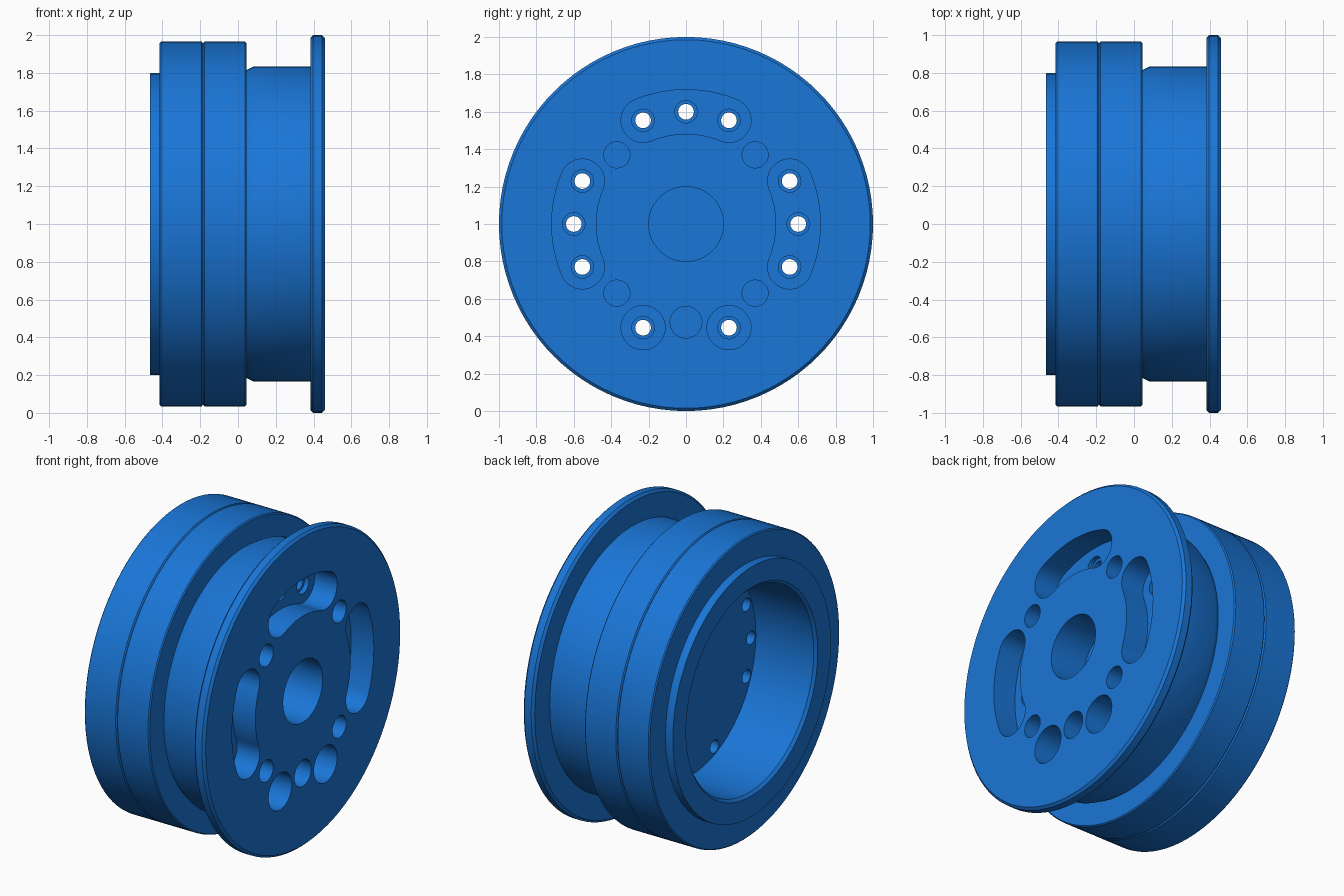
import bpy, bmesh
from math import sin, cos, pi, radians

if "Cube" in bpy.data.objects:
    bpy.data.objects.remove(bpy.data.objects["Cube"])

blue = bpy.data.materials.new("blue")
blue.diffuse_color = (0.01, 0.18, 0.68, 1)
blue.use_nodes = True
blue.node_tree.nodes["Principled BSDF"].inputs["Base Color"].default_value = blue.diffuse_color


def make_object(name, bm):
    bmesh.ops.recalc_face_normals(bm, faces=bm.faces)
    mesh = bpy.data.meshes.new(name)
    bm.to_mesh(mesh)
    bm.free()
    obj = bpy.data.objects.new(name, mesh)
    bpy.context.collection.objects.link(obj)
    return obj


def polar(x, r, a):
    """Point on the wheel, angle measured from the top towards +y."""
    return (x, r * sin(a), 1 + r * cos(a))


def lathe(name, profile, n=96):
    bm = bmesh.new()
    rings = [[bm.verts.new(polar(x, r, 2 * pi * i / n)) for i in range(n)]
             for x, r in profile]
    for p, q in zip(rings, rings[1:]):
        for i in range(n):
            j = (i + 1) % n
            bm.faces.new((p[i], p[j], q[j], q[i]))
    bm.faces.new(rings[0])
    bm.faces.new(rings[-1])
    return make_object(name, bm)


def prism(bm, outline, x0, x1):
    a = [bm.verts.new((x0, y, z)) for y, z in outline]
    b = [bm.verts.new((x1, y, z)) for y, z in outline]
    bm.faces.new(a)
    bm.faces.new(b)
    for i in range(len(a)):
        j = (i + 1) % len(a)
        bm.faces.new((a[i], a[j], b[j], b[i]))


def circle(r_pos, deg, r, n=32):
    _, y, z = polar(0, r_pos, radians(deg))
    return [(y + r * sin(2 * pi * i / n), z + r * cos(2 * pi * i / n)) for i in range(n)]


def arc_slot(mid, half, r_pos, w, n=16):
    """Curved slot outline with round ends."""
    a0, a1 = radians(mid - half), radians(mid + half)
    pts = [polar(0, r_pos + w, a0 + (a1 - a0) * i / n)[1:] for i in range(n + 1)]
    for a, sweep in ((a1, 0), (a0, pi)):
        _, cy, cz = polar(0, r_pos, a)
        for i in range(1, n):
            t = a + sweep + pi * i / n
            pts.append((cy + w * sin(t), cz + w * cos(t)))
        if sweep == 0:
            pts += [polar(0, r_pos - w, a1 + (a0 - a1) * k / n)[1:] for k in range(n + 1)]
    return pts


def cut(target, prisms):
    bm = bmesh.new()
    for outline, x0, x1 in prisms:
        prism(bm, outline, x0, x1)
    cutter = make_object("cutter", bm)
    cutter.hide_render = True
    mod = target.modifiers.new("cut", 'BOOLEAN')
    mod.operation, mod.solver, mod.object = 'DIFFERENCE', 'EXACT', cutter
    bpy.context.view_layer.objects.active = target
    bpy.ops.object.modifier_apply(modifier=mod.name)
    bpy.data.objects.remove(cutter)


# Turned body: bore floor, rear lip, two drum bands, neck, flange
FACE, FLOOR = 0.46, -0.04
hub = lathe("wheel_hub", [
    (FLOOR, 0.65), (-0.45, 0.65), (-0.467, 0.667), (-0.467, 0.80), (-0.415, 0.80),
    (-0.415, 0.958), (-0.408, 0.965), (-0.192, 0.965), (-0.185, 0.957),
    (-0.178, 0.965), (0.038, 0.965), (0.045, 0.958), (0.045, 0.815),
    (0.08, 0.833), (0.383, 0.833), (0.383, 0.985), (0.398, 1.0),
    (0.445, 1.0), (FACE, 0.985)])
hub.data.materials.append(blue)

# Pockets in the flange face: centre bore, three slots, round recesses
OUT = FACE + 0.1
SLOT = FACE - 0.16
pockets = [(circle(0, 0, 0.20, 48), FACE - 0.25, OUT),
           (circle(0.525, 180, 0.085), FACE - 0.16, OUT)]
pockets += [(arc_slot(m, 22.5, 0.60, 0.118), SLOT, OUT) for m in (0, 90, -90)]
pockets += [(circle(0.60, a, 0.118), SLOT, OUT) for a in (157.5, -157.5)]
pockets += [(circle(0.523, a, 0.07), FACE - 0.16, OUT) for a in (45, 135, -45, -135)]
cut(hub, pockets)

# Bolt holes with counterbores
bolts = [0, 22.5, -22.5] + [s * a for s in (1, -1) for a in (67.5, 90, 112.5, 157.5)]
cut(hub, [(circle(0.60, a, 0.06, 24), SLOT - 0.03, SLOT + 0.05) for a in bolts])
cut(hub, [(circle(0.60, a, 0.042, 24), FLOOR - 0.1, SLOT + 0.05) for a in bolts])

bpy.ops.object.select_all(action='DESELECT')
hub.select_set(True)
bpy.context.view_layer.objects.active = hub
bpy.ops.object.shade_smooth_by_angle(angle=radians(30))
